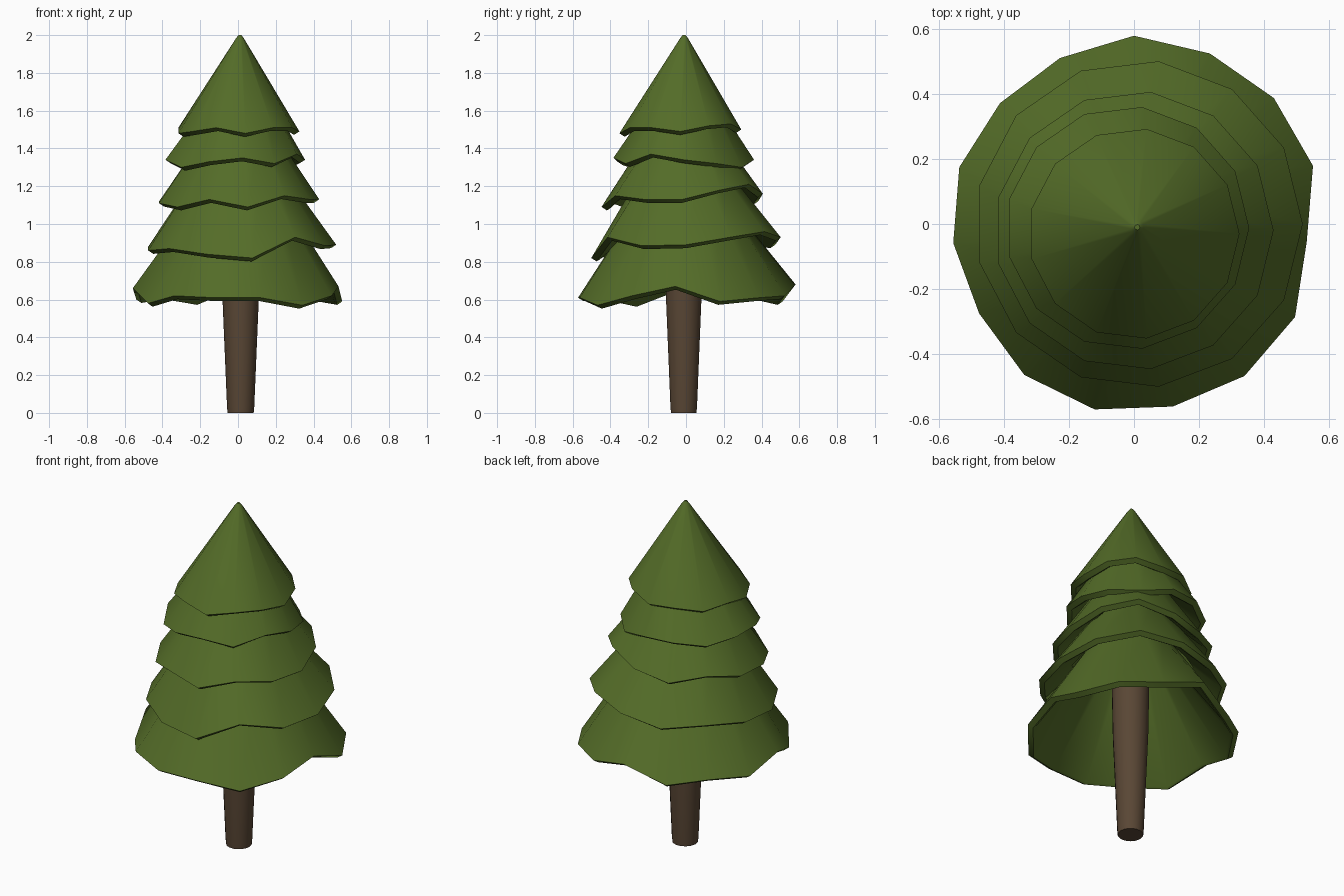
import bpy, bmesh, math

if "Cube" in bpy.data.objects:
    bpy.data.objects.remove(bpy.data.objects["Cube"])


def material(name, color):
    m = bpy.data.materials.new(name)
    m.diffuse_color = (*color, 1)
    m.use_nodes = True
    m.node_tree.nodes["Principled BSDF"].inputs["Base Color"].default_value = m.diffuse_color
    return m


def loft(name, rings, mat, cap_bottom=False, cap_top=False):
    """Skin a list of equal-length point rings into one object."""
    bm = bmesh.new()
    rows = [[bm.verts.new(p) for p in ring] for ring in rings]
    n = len(rows[0])
    for a, b in zip(rows, rows[1:]):
        for i in range(n):
            j = (i + 1) % n
            bm.faces.new((a[i], a[j], b[j], b[i]))
    if cap_bottom:
        bm.faces.new(rows[0][::-1])
    if cap_top:
        bm.faces.new(rows[-1])
    mesh = bpy.data.meshes.new(name)
    bm.to_mesh(mesh)
    bm.free()
    ob = bpy.data.objects.new(name, mesh)
    bpy.context.collection.objects.link(ob)
    mesh.materials.append(mat)
    bpy.ops.object.select_all(action='DESELECT')
    ob.select_set(True)
    bpy.context.view_layer.objects.active = ob
    bpy.ops.object.shade_smooth_by_angle(angle=math.radians(45))
    return ob


def circle(r, z, n, cx=0.01, cy=-0.01, phase=0.0):
    return [(cx + r * math.cos(phase + math.tau * i / n),
             cy + r * math.sin(phase + math.tau * i / n), z) for i in range(n)]


def tier(name, center, radii, zs, top, inner=None, phase=0.0):
    """Skirt of branches: inner face, wavy lip, outer rim, cone up to the top."""
    n = len(zs)
    if not isinstance(radii, list):
        radii = [radii] * n

    def wavy(dr, dz):
        unit = circle(1, 0, n, 0, 0, phase)
        return [(center[0] + x * (r + dr), center[1] + y * (r + dr), z + dz)
                for (x, y, _), r, z in zip(unit, radii, zs)]

    inside = circle(*inner, n, phase=phase) if inner else wavy(-0.18, 0.12)
    rings = [inside, wavy(-0.042, 0.0), wavy(-0.028, -0.008), wavy(0, 0.01)]
    rings += [circle(r, z, n, phase=phase) for r, z in top]
    return loft(name, rings, green, cap_top=top[-1][0] < 0.05)


green = material("needles", (0.088, 0.15, 0.021))
brown = material("bark", (0.10, 0.062, 0.035))

# Trunk, widening upward
loft("trunk", [circle(r, z, 14, 0.014, -0.012) for r, z in
               ((0.069, 0), (0.072, 0.03), (0.096, 0.6), (0.105, 1.1))],
     brown, True, True)

# Foliage tiers from the tip down; each list is the height of the wavy hem
tier("foliage_tip", (0.0, -0.03), 0.325,
     [1.48, 1.51, 1.52, 1.49, 1.50, 1.48, 1.50, 1.47, 1.48, 1.50, 1.47, 1.50, 1.50],
     [(0.02, 1.985), (0.008, 2.0)])
tier("foliage_upper", (-0.02, -0.012), 0.375,
     [1.33, 1.31, 1.29, 1.33, 1.33, 1.31, 1.33, 1.33, 1.29, 1.32, 1.34, 1.31, 1.36],
     [(0.15, 1.68)])
tier("foliage_middle", (0.0, -0.02), 0.43,
     [1.12, 1.17, 1.20, 1.15, 1.11, 1.15, 1.11, 1.10, 1.08, 1.12, 1.08, 1.14, 1.12],
     [(0.18, 1.49)])
tier("foliage_lower", (0.015, 0.0), 0.505,
     [0.88, 0.92, 0.95, 0.92, 0.88, 0.90, 0.87, 0.85, 0.86, 0.83, 0.81, 0.92, 0.875],
     [(0.20, 1.32)])
tier("foliage_bottom", (0.0, 0.0),
     [0.535, 0.58, 0.58, 0.575, 0.58, 0.56, 0.556, 0.566, 0.56, 0.551,
      0.575, 0.584, 0.575, 0.579, 0.573],
     [0.66, 0.58, 0.60, 0.61, 0.67, 0.58, 0.61, 0.59, 0.65, 0.57, 0.61, 0.60, 0.60, 0.56, 0.61],
     [(0.25, 1.10)], inner=(0.09, 1.22), phase=math.radians(-6))
